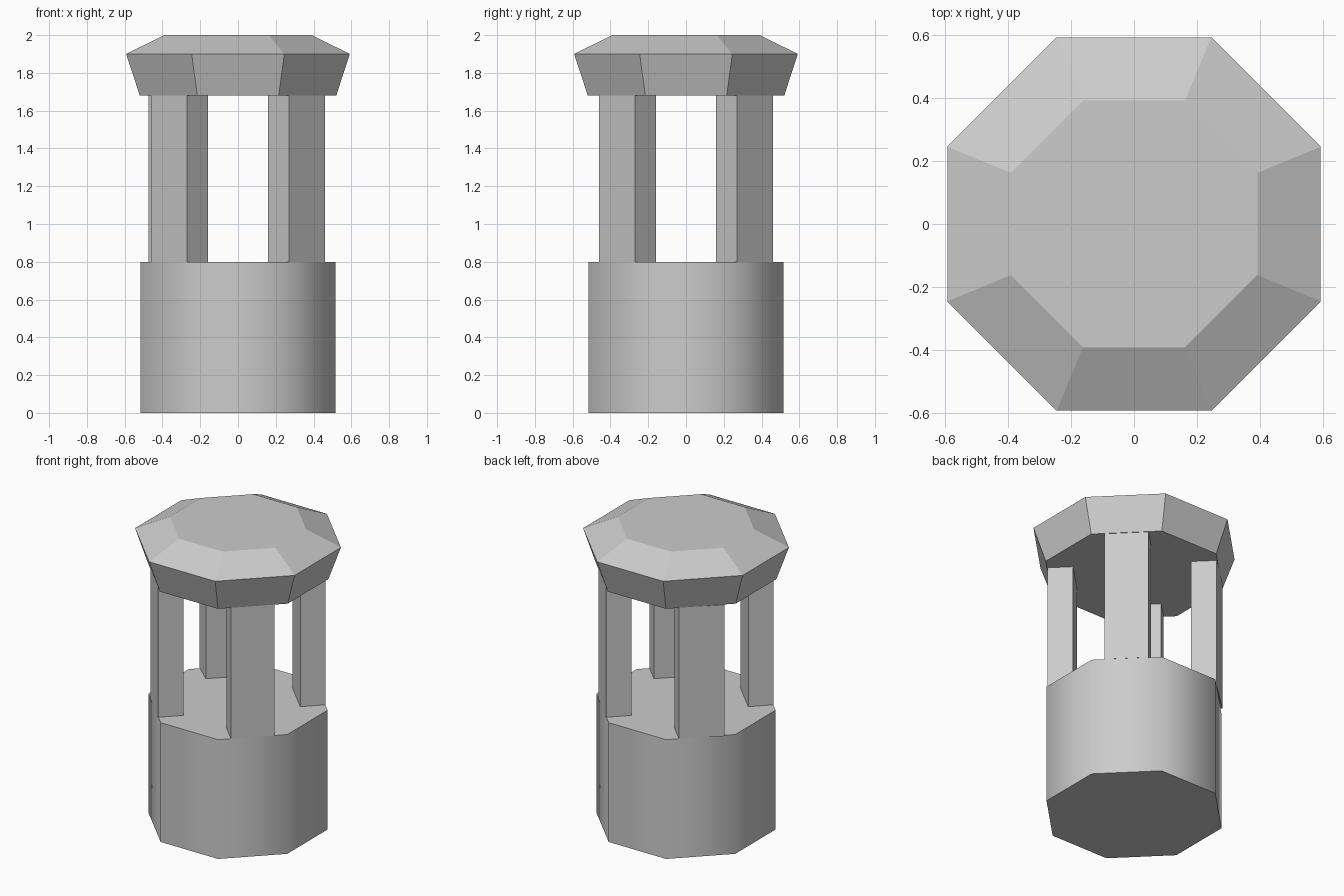
import bpy, bmesh, math

if "Cube" in bpy.data.objects:
    bpy.data.objects.remove(bpy.data.objects["Cube"])

T = math.tan(math.pi / 8)


def octagon(apothem):
    # octagon with flat sides facing the axes
    r = apothem / math.cos(math.pi / 8)
    return [(r * math.cos(math.pi / 8 + i * math.pi / 4),
             r * math.sin(math.pi / 8 + i * math.pi / 4)) for i in range(8)]


def loft(name, sections):
    # stack of equal-count outlines (points, z), capped at both ends
    bm = bmesh.new()
    rings = [[bm.verts.new((x, y, z)) for x, y in pts] for pts, z in sections]
    n = len(rings[0])
    for a, b in zip(rings, rings[1:]):
        for i in range(n):
            j = (i + 1) % n
            bm.faces.new((a[i], a[j], b[j], b[i]))
    bm.faces.new(rings[0][::-1])
    bm.faces.new(rings[-1])
    bmesh.ops.recalc_face_normals(bm, faces=bm.faces)
    mesh = bpy.data.meshes.new(name)
    bm.to_mesh(mesh)
    bm.free()
    obj = bpy.data.objects.new(name, mesh)
    bpy.context.collection.objects.link(obj)
    return obj


# Base drum: eight sides, softly shaded around, sharp at top and bottom
base = loft("base", [(octagon(0.515), 0), (octagon(0.515), 0.8)])
bpy.context.view_layer.objects.active = base
base.select_set(True)
bpy.ops.object.shade_smooth_by_angle(angle=math.radians(50))
base.select_set(False)

# Faceted roof cap
loft("roof", [(octagon(0.52), 1.68), (octagon(0.592), 1.9), (octagon(0.391), 2.0)])

# Four posts, flush with the diagonal sides of the base
for name, sx, sy in (("front_left_post", -1, -1), ("front_right_post", 1, -1),
                     ("back_left_post", -1, 1), ("back_right_post", 1, 1)):
    # the back left post flares slightly at its outer corner
    outer = 0.475 if name == "back_left_post" else 0.46
    pts = [(outer, 0.27), (0.27, 0.46), (0.16, 0.35), (0.35, 0.16)]
    pts = [(x * sx, y * sy) for x, y in pts]
    loft(name, [(pts, 0.8), (pts, 1.68)])
